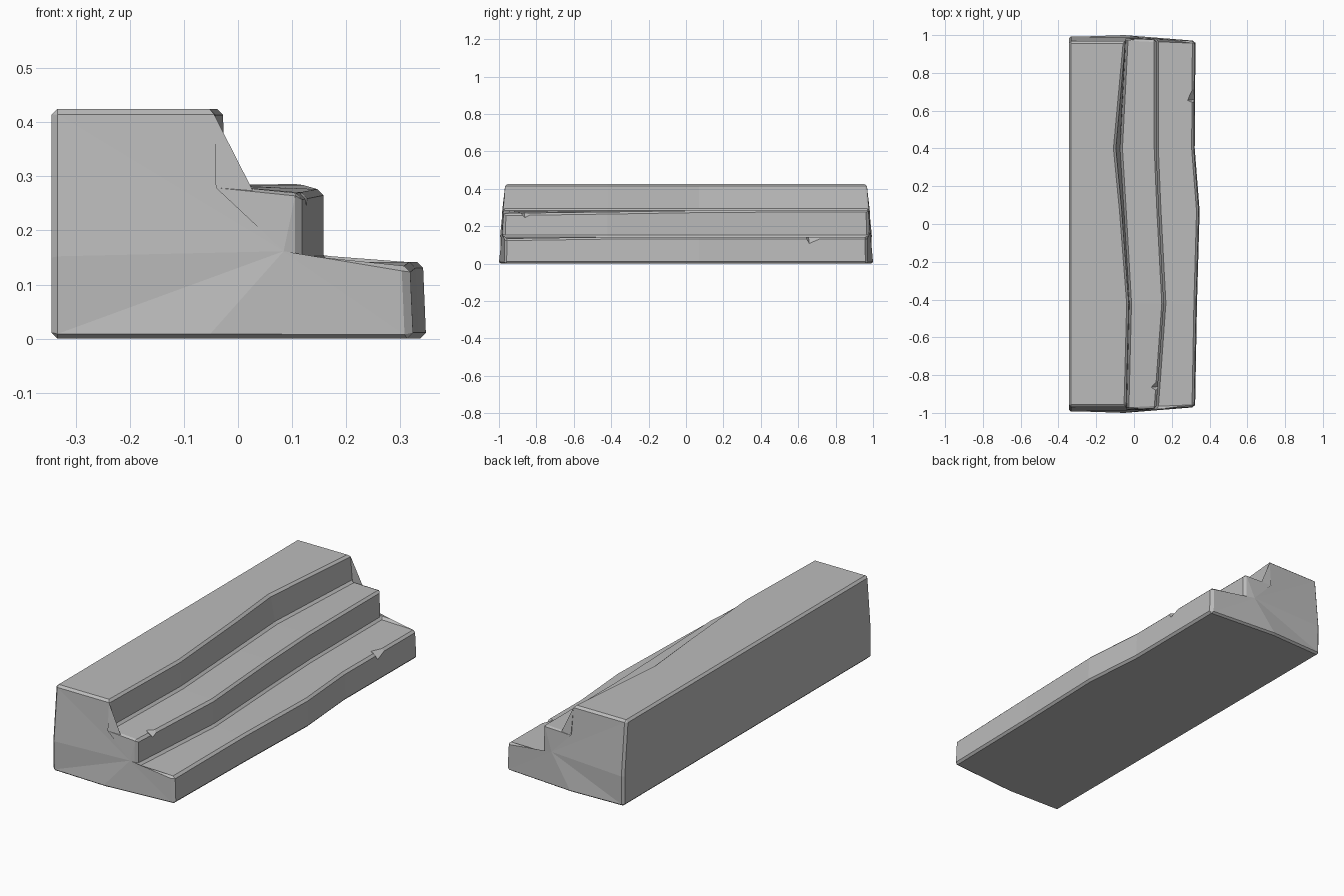
import bpy
import bmesh
from mathutils import Vector

cube = bpy.data.objects.get("Cube")
if cube:
    bpy.data.objects.remove(cube)

stone = bpy.data.materials.new("stone grey")
stone.use_nodes = True
grey = (0.5, 0.5, 0.5, 1)
stone.diffuse_color = grey
stone.node_tree.nodes["Principled BSDF"].inputs["Base Color"].default_value = grey

BACK, TOP = -0.345, 0.425


def section(upper, upper_lean, middle, lower, tread_edge, step_edge):
    """Stair outline, anticlockwise from the bottom back corner."""
    return [(BACK, 0), (-0.05, 0), (lower + 0.006, 0), (lower, step_edge),
            (middle, 0.142), (middle, tread_edge), (upper, 0.284),
            (upper - upper_lean, TOP), (BACK, TOP), (BACK, 0.15)]


# Worn outlines along the length of the flight
stations = {
    -0.97: section(-0.038, 0.004, 0.118, 0.318, 0.268, 0.134),
    -0.42: section(-0.024, 0.004, 0.158, 0.328, 0.276, 0.142),
    0.07: section(-0.052, 0.014, 0.132, 0.342, 0.284, 0.142),
    0.40: section(-0.072, 0.026, 0.118, 0.316, 0.286, 0.142),
    0.97: section(-0.042, 0.004, 0.118, 0.320, 0.286, 0.142),
}
# How far each outline point reaches at the bulging ends
end_reach = [0.99, 1.0, 0.97, 0.968, 0.976, 0.974, 0.982, 0.966, 0.966, 0.993]

# Stair body: loft through the outlines, then fan the end faces
bm = bmesh.new()
rings = []
for y, outline in stations.items():
    at_end = abs(y) > 0.9
    rings.append([bm.verts.new((x, (reach if y > 0 else -reach) if at_end else y, z))
                  for (x, z), reach in zip(outline, end_reach)])
count = len(end_reach)
for a, b in zip(rings, rings[1:]):
    for i in range(count):
        j = (i + 1) % count
        bm.faces.new((a[i], a[j], b[j], b[i]))
for ring, side in ((rings[0], -1), (rings[-1], 1)):
    hub = bm.verts.new((-0.09, side, 0.2))
    for i in range(count):
        bm.faces.new((hub, ring[i], ring[(i + 1) % count]))
bmesh.ops.recalc_face_normals(bm, faces=bm.faces)
mesh = bpy.data.meshes.new("stone_steps")
bm.to_mesh(mesh)
bm.free()
steps = bpy.data.objects.new("stone_steps", mesh)
bpy.context.collection.objects.link(steps)
mesh.materials.append(stone)

bpy.context.view_layer.objects.active = steps
bevel = steps.modifiers.new("worn edges", "BEVEL")
bevel.width = 0.011
bevel.segments = 1
bevel.limit_method = "ANGLE"
bevel.angle_limit = 0.7
bpy.ops.object.modifier_apply(modifier=bevel.name)


def chip(tip, far, near, low):
    """Break a small wedge out of a step edge."""
    bm = bmesh.new()
    outside = (Vector(far) + Vector(near)) / 2 + Vector((0.03, 0, 0.04))
    for p in (tip, far, near, low, outside):
        bm.verts.new(p)
    bmesh.ops.convex_hull(bm, input=bm.verts)
    bmesh.ops.recalc_face_normals(bm, faces=bm.faces)
    data = bpy.data.meshes.new("chip_cutter")
    data.materials.append(stone)
    bm.to_mesh(data)
    bm.free()
    cutter = bpy.data.objects.new("chip_cutter", data)
    cutter.hide_render = True
    bpy.context.collection.objects.link(cutter)
    cut = steps.modifiers.new("chip", "BOOLEAN")
    cut.operation = "DIFFERENCE"
    cut.solver = "EXACT"
    cut.object = cutter
    bpy.ops.object.modifier_apply(modifier=cut.name)
    bpy.data.objects.remove(cutter)


# Chips in the two lower step edges
chip((0.283, 0.655, 0.143), (0.325, 0.75, 0.14), (0.325, 0.635, 0.14), (0.325, 0.66, 0.103))
chip((0.09, -0.865, 0.273), (0.13, -0.82, 0.268), (0.13, -0.89, 0.268), (0.13, -0.86, 0.243))
